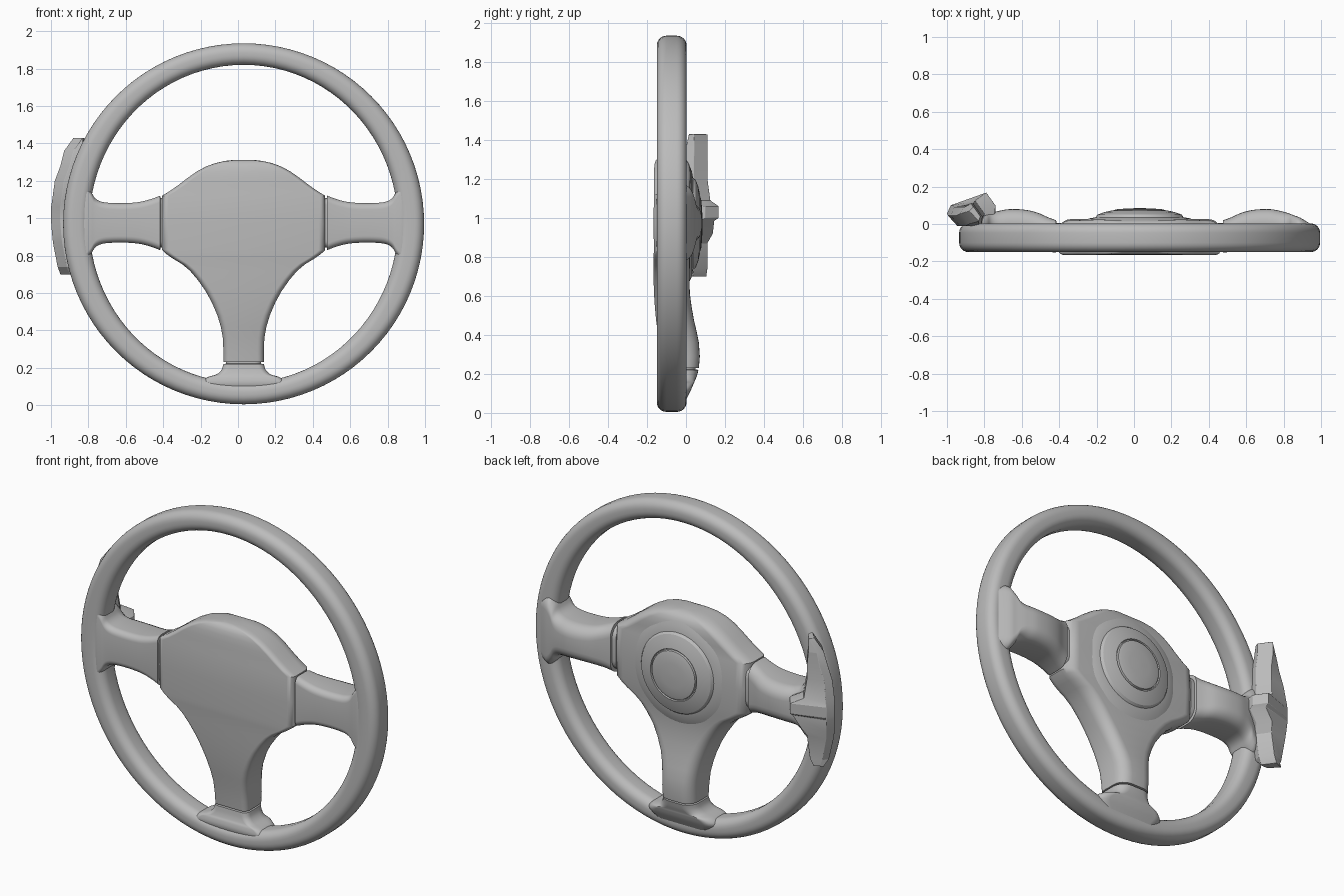
import bpy, bmesh, math
from mathutils import Vector

cube = bpy.data.objects.get("Cube")
if cube:
    bpy.data.objects.remove(cube, do_unlink=True)

CX, CZ = 0.03, 0.97   # wheel centre

grey = bpy.data.materials.new("mid_grey")
grey.use_nodes = True
colour = (0.5, 0.5, 0.5, 1)
grey.diffuse_color = colour
grey.node_tree.nodes["Principled BSDF"].inputs["Base Color"].default_value = colour


def skin(name, rings, loop=False, angle=38):
    """Join rings of points into a surface; cap the ends unless it loops."""
    bm = bmesh.new()
    rows = [[bm.verts.new(p) for p in ring] for ring in rings]
    n = len(rows[0])
    pairs = list(zip(rows, rows[1:]))
    if loop:
        pairs.append((rows[-1], rows[0]))
    else:
        bm.faces.new(rows[0])
        bm.faces.new(rows[-1])
    for a, b in pairs:
        for i in range(n):
            j = (i + 1) % n
            bm.faces.new((a[i], a[j], b[j], b[i]))
    bmesh.ops.recalc_face_normals(bm, faces=bm.faces)
    mesh = bpy.data.meshes.new(name)
    bm.to_mesh(mesh)
    bm.free()
    mesh.materials.append(grey)
    obj = bpy.data.objects.new(name, mesh)
    bpy.context.collection.objects.link(obj)
    bpy.ops.object.select_all(action="DESELECT")
    obj.select_set(True)
    bpy.context.view_layer.objects.active = obj
    bpy.ops.object.shade_smooth_by_angle(angle=math.radians(angle))
    return obj


def section(half, front, back, r_front=0.035, r_back=0.07, steps=6):
    """Rounded rectangle as (across, y) pairs, with softer back corners."""
    limit = min(half, (back - front) * 0.49) * 0.98
    pts = []
    for k, (sx, y, r) in enumerate([(1, back, r_back), (-1, back, r_back),
                                    (-1, front, r_front), (1, front, r_front)]):
        r = min(r, limit)
        oy = y - r if y == back else y + r
        for i in range(steps + 1):
            a = math.pi / 2 * (k + i / steps)
            pts.append((sx * (half - r) + r * math.cos(a), oy + r * math.sin(a)))
    return pts


def refine(rows, steps=4):
    """Catmull-Rom curve through the stations."""
    out = []
    for i in range(len(rows) - 1):
        p = [Vector(rows[max(0, min(len(rows) - 1, i + d))]) for d in (-1, 0, 1, 2)]
        for s in range(steps):
            t = s / steps
            out.append(0.5 * (2 * p[1] + (p[2] - p[0]) * t
                       + (2 * p[0] - 5 * p[1] + 4 * p[2] - p[3]) * t * t
                       + (3 * p[1] - p[0] - 3 * p[2] + p[3]) * t ** 3))
    return out + [Vector(rows[-1])]


def plugged(rows, start, lip):
    """Put a slimmer plug before the first station, making the seam groove."""
    _, half, front, back = rows[0]
    plug = (half - 0.014, front + 0.014, back - 0.014)
    return [(start, *plug), (lip, *plug)] + [tuple(r) for r in refine(rows)]


# Rim: rounded section swept round, a little thicker at the sides
rim = []
for i in range(96):
    a = math.tau * i / 96
    inner = 0.85 - 0.025 * math.cos(a) ** 2
    half, mid = (0.965 - inner) / 2, (0.965 + inner) / 2
    rim.append([(CX + (mid + u) * math.cos(a), y, CZ + (mid + u) * math.sin(a))
                for u, y in section(half, -0.15, 0.003, 0.05, 0.05)])
skin("rim", rim, loop=True)

# Hub with its downward spoke: height, half width, front, back
hub = [(0.23, 0.108, -0.122, 0.066), (0.29, 0.108, -0.128, 0.071),
       (0.36, 0.111, -0.137, 0.066), (0.42, 0.122, -0.146, 0.054),
       (0.48, 0.14, -0.154, 0.04), (0.55, 0.17, -0.16, 0.028),
       (0.61, 0.203, -0.164, 0.02), (0.67, 0.245, -0.166, 0.018),
       (0.72, 0.288, -0.167, 0.018), (0.755, 0.33, -0.167, 0.02),
       (0.785, 0.38, -0.167, 0.02), (0.81, 0.415, -0.166, 0.02),
       (0.83, 0.436, -0.165, 0.02), (0.97, 0.437, -0.166, 0.026),
       (1.12, 0.436, -0.165, 0.02), (1.145, 0.395, -0.165, 0.02),
       (1.18, 0.345, -0.165, 0.022), (1.215, 0.3, -0.165, 0.024),
       (1.25, 0.25, -0.164, 0.022), (1.277, 0.2, -0.161, 0.016),
       (1.295, 0.15, -0.155, 0.004), (1.306, 0.1, -0.145, -0.015),
       (1.312, 0.05, -0.13, -0.04)]
skin("hub", [[(CX + u, y, z) for u, y in section(w, f, b)] for z, w, f, b in hub])

# Side spokes: distance out, half height, front, back
arm = [(0.446, 0.146, -0.152, 0.02), (0.49, 0.129, -0.15, 0.036),
       (0.55, 0.113, -0.148, 0.062), (0.62, 0.106, -0.147, 0.077),
       (0.7, 0.106, -0.146, 0.079), (0.76, 0.113, -0.146, 0.068),
       (0.795, 0.133, -0.146, 0.058), (0.82, 0.172, -0.146, 0.048),
       (0.86, 0.205, -0.143, 0.033), (0.93, 0.19, -0.12, -0.01)]
for side, label in ((1, "left"), (-1, "right")):
    skin(label + "_spoke",
         [[(CX + side * d, y, CZ + 0.005 + v) for v, y in section(h, f, b)]
          for d, h, f, b in plugged(arm, 0.42, 0.445)])

# Foot joining the lower spoke to the rim
foot = [(0.221, 0.108, -0.122, 0.064), (0.19, 0.118, -0.126, 0.056),
        (0.165, 0.145, -0.132, 0.046), (0.147, 0.198, -0.138, 0.038),
        (0.11, 0.225, -0.14, 0.022), (0.05, 0.17, -0.12, -0.008)]
skin("spoke_foot", [[(CX + u, y, z) for u, y in section(w, f, b)]
                    for z, w, f, b in plugged(foot, 0.25, 0.222)])

# Round boss on the back with a grooved centre cap: radius, depth
boss = [(0.31, 0.012), (0.27, 0.03), (0.235, 0.036), (0.225, 0.05),
        (0.19, 0.063), (0.15, 0.072), (0.147, 0.064), (0.142, 0.064),
        (0.139, 0.074), (0.12, 0.079), (0.07, 0.083), (0.01, 0.085)]
skin("back_boss", [[(CX + r * math.cos(math.tau * i / 64), y,
                     CZ + r * math.sin(math.tau * i / 64)) for i in range(64)]
                   for r, y in boss], angle=30)

# Thumb paddle behind the rim: height, outer x, inner x, front y, outer back y, inner back y
paddle = [(0.7, -0.95, -0.85, 0.03, 0.09, 0.105), (0.74, -0.965, -0.83, 0.0, 0.09, 0.11),
          (0.87, -0.99, -0.81, -0.01, 0.09, 0.11), (0.92, -0.995, -0.79, -0.01, 0.095, 0.138),
          (0.985, -1.0, -0.74, 0.0, 0.1, 0.145), (1.0, -1.0, -0.74, 0.0, 0.1, 0.168),
          (1.06, -1.0, -0.74, 0.0, 0.1, 0.168), (1.09, -0.995, -0.8, -0.01, 0.1, 0.125),
          (1.2, -0.98, -0.81, -0.01, 0.09, 0.11), (1.28, -0.95, -0.81, -0.01, 0.09, 0.11),
          (1.36, -0.93, -0.82, 0.0, 0.09, 0.112), (1.43, -0.88, -0.82, 0.015, 0.09, 0.11)]
rings = []
for z, out, inn, front, b_out, b_in in paddle:
    rings.append([(out, front + 0.055, z), (out + 0.02, b_out, z),
                  (inn - 0.05, b_in, z), (inn, b_in - 0.07, z),
                  (inn - 0.01, front, z), (out + 0.05, front, z)])
thumb = skin("thumb_paddle", rings, angle=20)
edge = thumb.modifiers.new("soft_edges", "BEVEL")
edge.width = 0.005
edge.segments = 2
